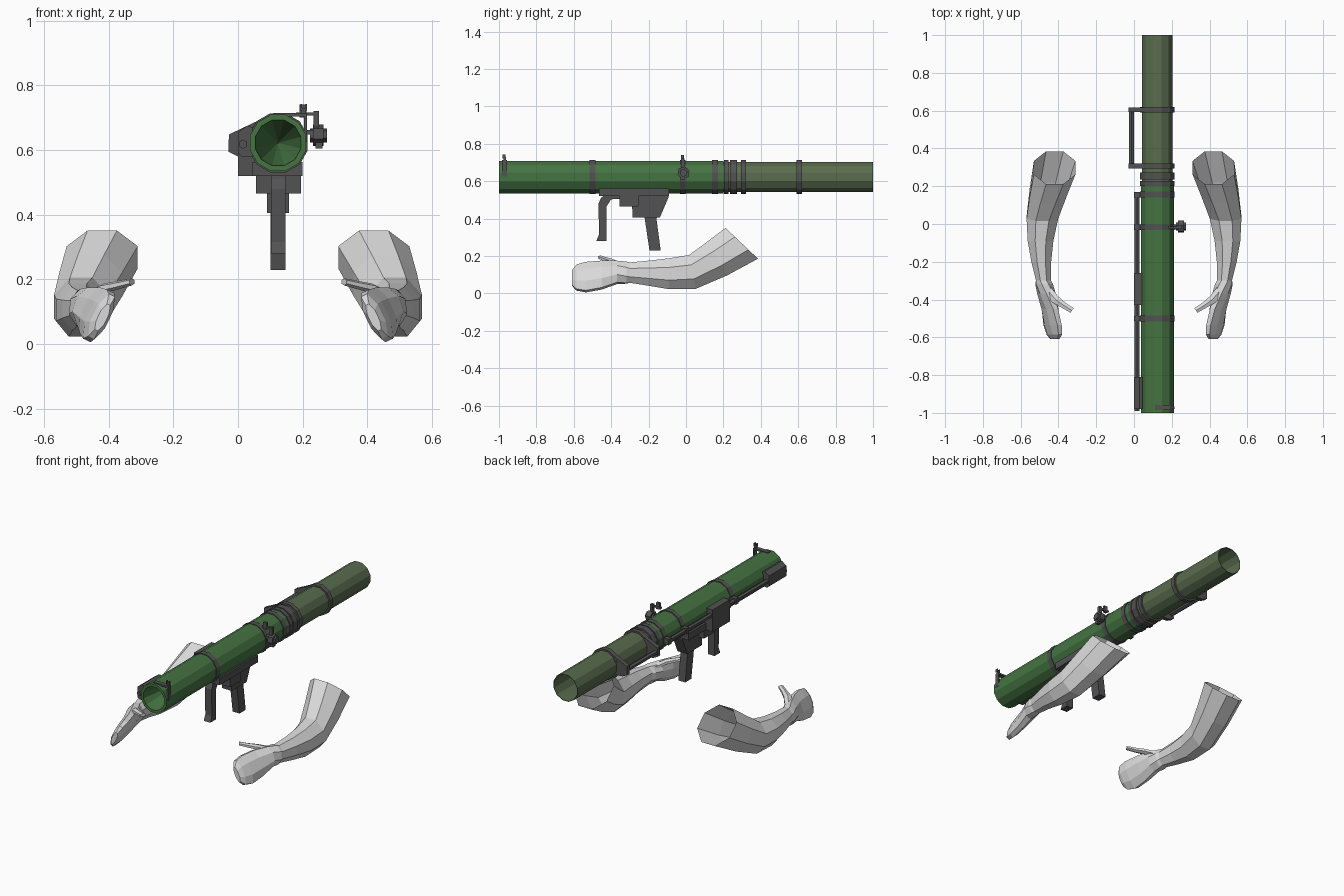
import bpy, bmesh, math
from mathutils import Vector, Matrix

if "Cube" in bpy.data.objects:
    bpy.data.objects.remove(bpy.data.objects["Cube"])

CX, CZ = 0.124, 0.622      # tube axis


def material(name, rgb):
    m = bpy.data.materials.new(name)
    m.diffuse_color = (*rgb, 1)
    m.use_nodes = True
    m.node_tree.nodes["Principled BSDF"].inputs["Base Color"].default_value = m.diffuse_color
    return m


GREEN = material("tube green", (0.06, 0.175, 0.055))
OLIVE = material("olive", (0.10, 0.15, 0.075))
GREY = material("dark grey", (0.085, 0.085, 0.088))
PALE = material("pale grey", (0.70, 0.70, 0.70))


def make(name, bm, mat, recalc=True):
    if recalc:
        bmesh.ops.recalc_face_normals(bm, faces=bm.faces)
    me = bpy.data.meshes.new(name)
    bm.to_mesh(me)
    bm.free()
    me.materials.append(mat)
    ob = bpy.data.objects.new(name, me)
    bpy.context.collection.objects.link(ob)
    return ob


def loft(bm, rings, cap_start=True, cap_end=True, closed=False):
    loops = [[bm.verts.new(p) for p in r] for r in rings]
    pairs = list(zip(loops, loops[1:]))
    if closed:
        pairs.append((loops[-1], loops[0]))
    for a, b in pairs:
        for i in range(len(a)):
            j = (i + 1) % len(a)
            bm.faces.new((a[i], a[j], b[j], b[i]))
    if cap_start and not closed:
        bm.faces.new(loops[0][::-1])
    if cap_end and not closed:
        bm.faces.new(loops[-1])


def circle(y, r, n=12, cx=CX, cz=CZ):
    return [(cx + r * math.cos(2 * math.pi * (i + .5) / n), y,
             cz + r * math.sin(2 * math.pi * (i + .5) / n)) for i in range(n)]


def lathe(name, profile, mat, closed=False, caps=(True, True), **kw):
    bm = bmesh.new()
    loft(bm, [circle(y, r, **kw) for y, r in profile], *caps, closed)
    return make(name, bm, mat)


def side_plate(name, pts, x0, x1, mat=GREY):
    """Extrude a (y, z) outline along x."""
    bm = bmesh.new()
    loft(bm, [[(x, y, z) for y, z in pts] for x in (x0, x1)])
    return make(name, bm, mat)


def front_plate(name, pts, y0, y1, mat=GREY):
    """Extrude an (x, z) outline along y."""
    bm = bmesh.new()
    loft(bm, [[(x, y, z) for x, z in pts] for y in (y0, y1)])
    return make(name, bm, mat)


def box(name, x, y, z, mat=GREY):
    return front_plate(name, [(x[0], z[0]), (x[1], z[0]), (x[1], z[1]), (x[0], z[1])], *y, mat)


# Tubes: front one has a conical bore, rear one is an open pipe
lathe("front_tube", [(-0.70, 0.002), (-0.98, 0.070), (-1.0, 0.073), (-1.0, 0.090),
                     (0.2, 0.090), (0.2, 0.002)], GREEN)
lathe("rear_tube", [(0.2, 0.084), (1.0, 0.084), (1.0, 0.081), (0.2, 0.081)], OLIVE, closed=True)

# Clamp bands around both tubes
for y, w in ((-0.5, 0.032), (-0.017, 0.03), (0.155, 0.032), (0.215, 0.026),
             (0.254, 0.038), (0.307, 0.026), (0.605, 0.028)):
    lathe("clamp_band", [(y - w / 2, 0.0945), (y + w / 2, 0.0945),
                         (y + w / 2, 0.079), (y - w / 2, 0.079)], GREY, closed=True)

# Left side rods, boxes and brackets
lathe("long_side_rod", [(-0.99, 0.014), (0.17, 0.014)], GREY, n=6, cx=0.016, cz=0.618)
lathe("rear_side_rod", [(0.30, 0.015), (0.615, 0.015)], GREY, n=6, cx=-0.013, cz=0.618)
box("trigger_side_box", (0.0, 0.06), (-0.43, -0.26), (0.52, 0.655))
front_plate("muzzle_side_box", [(0.0, 0.59), (0.012, 0.58), (0.045, 0.58), (0.045, 0.67),
                                (0.03, 0.675), (0.0, 0.655)], -0.98, -0.81)
for y in (-0.5, -0.017, 0.155):
    box("rod_clip", (0.0, 0.045), (y - .014, y + .014), (0.60, 0.637))
for y in (0.307, 0.605):
    front_plate("rod_bracket", [(-0.03, 0.595), (0.0, 0.58), (0.06, 0.575), (0.065, 0.692),
                                (-0.028, 0.648)], y - .013, y + .013)

# Grip housing and handles
box("housing_rail", (0.045, 0.2), (-0.465, -0.09), (0.52, 0.562))
side_plate("trigger_housing", [(-0.09, 0.54), (-0.095, 0.51), (-0.14, 0.405), (-0.285, 0.405),
                               (-0.292, 0.54)], 0.09, 0.157)
box("trigger_block", (0.055, 0.195), (-0.355, -0.255), (0.465, 0.55))
side_plate("front_handle", [(-0.35, 0.53), (-0.35, 0.505), (-0.40, 0.503), (-0.425, 0.465),
                            (-0.425, 0.28), (-0.48, 0.28), (-0.465, 0.315), (-0.468, 0.48),
                            (-0.455, 0.51), (-0.43, 0.53)], 0.102, 0.147)
side_plate("rear_handle", [(-0.14, 0.42), (-0.158, 0.40), (-0.135, 0.228), (-0.195, 0.228),
                           (-0.222, 0.41)], 0.1, 0.147)

# Muzzle sight
box("sight_bar", (0.11, 0.212), (-0.985, -0.957), (0.704, 0.714))
box("sight_side_plate", (0.204, 0.213), (-0.985, -0.957), (0.625, 0.714))
box("sight_post", (0.197, 0.209), (-0.977, -0.963), (0.71, 0.73))
for x in (0.193, 0.209):
    box("sight_prong", (x, x + .005), (-0.98, -0.965), (0.722, 0.742))

# Aiming device on the right of the middle clamp
box("aim_arm", (0.18, 0.25), (-0.023, -0.011), (0.706, 0.716))
box("aim_post", (0.234, 0.251), (-0.026, -0.008), (0.66, 0.721))
box("aim_side_arm", (0.205, 0.24), (-0.03, -0.002), (0.648, 0.662))
box("aim_tip", (0.19, 0.212), (-0.026, -0.012), (0.70, 0.74))
for x0, x1, half in ((0.222, 0.275, 0.022), (0.232, 0.264, 0.034)):
    a = math.radians(20)
    pts = [(-0.013 + half * math.cos(a + k * math.pi / 3),
            0.645 + half * math.sin(a + k * math.pi / 3)) for k in range(6)]
    side_plate("aim_body", pts, x0, x1)
box("aim_knob", (0.24, 0.262), (-0.032, -0.008), (0.605, 0.625))


# Arms: eight-sided rings from the open upper arm to the fingertips
def oval(c, w, h, roll=0, lean=0):
    """Ring with half sizes w, h; roll tilts it about y, lean pushes the top toward -y."""
    u = Vector((math.cos(roll), 0, math.sin(roll)))
    v = Vector((-math.sin(roll), -lean, math.cos(roll)))
    out = []
    for i in range(8):
        a = math.pi * (i + .5) / 4
        out.append(Vector(c) + (u * w * math.cos(a) + v * h * math.sin(a)) / 0.95)
    return out


ARM = [((0.42, 0.298, 0.268), 0.113, 0.085, 0, 1.05),
       ((0.455, 0.165, 0.185), 0.1, 0.092, 0, 0.6),
       ((0.485, 0.035, 0.115), 0.086, 0.093, 0, 0.2),
       ((0.495, -0.09, 0.105), 0.07, 0.085, 0, 0),
       ((0.491, -0.2, 0.108), 0.054, 0.069, 0, 0),
       ((0.479, -0.3, 0.111), 0.041, 0.056, 0, 0),
       ((0.476, -0.318, 0.111), 0.046, 0.059, 0.1, 0),
       ((0.463, -0.37, 0.112), 0.045, 0.062, 0.3, 0),
       ((0.445, -0.45, 0.098), 0.036, 0.08, 0.4, 0),
       ((0.431, -0.535, 0.087), 0.032, 0.087, 0.45, 0),
       ((0.422, -0.585, 0.085), 0.026, 0.075, 0.45, 0),
       ((0.419, -0.61, 0.082), 0.014, 0.045, 0.45, 0)]

THUMB = [((0.462, -0.345, 0.145), 0.030, 0.018), ((0.415, -0.40, 0.172), 0.026, 0.015),
         ((0.37, -0.432, 0.182), 0.019, 0.013), ((0.328, -0.458, 0.192), 0.017, 0.011)]

for side, label in ((1, "right"), (-1, "left")):
    bm = bmesh.new()
    loft(bm, [oval(*r) for r in ARM], cap_start=False)
    # thumb cross-sections face along its own direction
    rings = []
    d = Vector((0.55, -0.8, 0))
    for c, w, h in THUMB:
        rings.append([Vector(c) + d * w * math.cos(math.pi * (k + .5) / 3)
                      + Vector((0, 0, h)) * math.sin(math.pi * (k + .5) / 3) for k in range(6)])
    loft(bm, rings)
    bmesh.ops.transform(bm, matrix=Matrix.Diagonal((side, 1, 1, 1)), verts=bm.verts)
    make(label + "_arm", bm, PALE)
